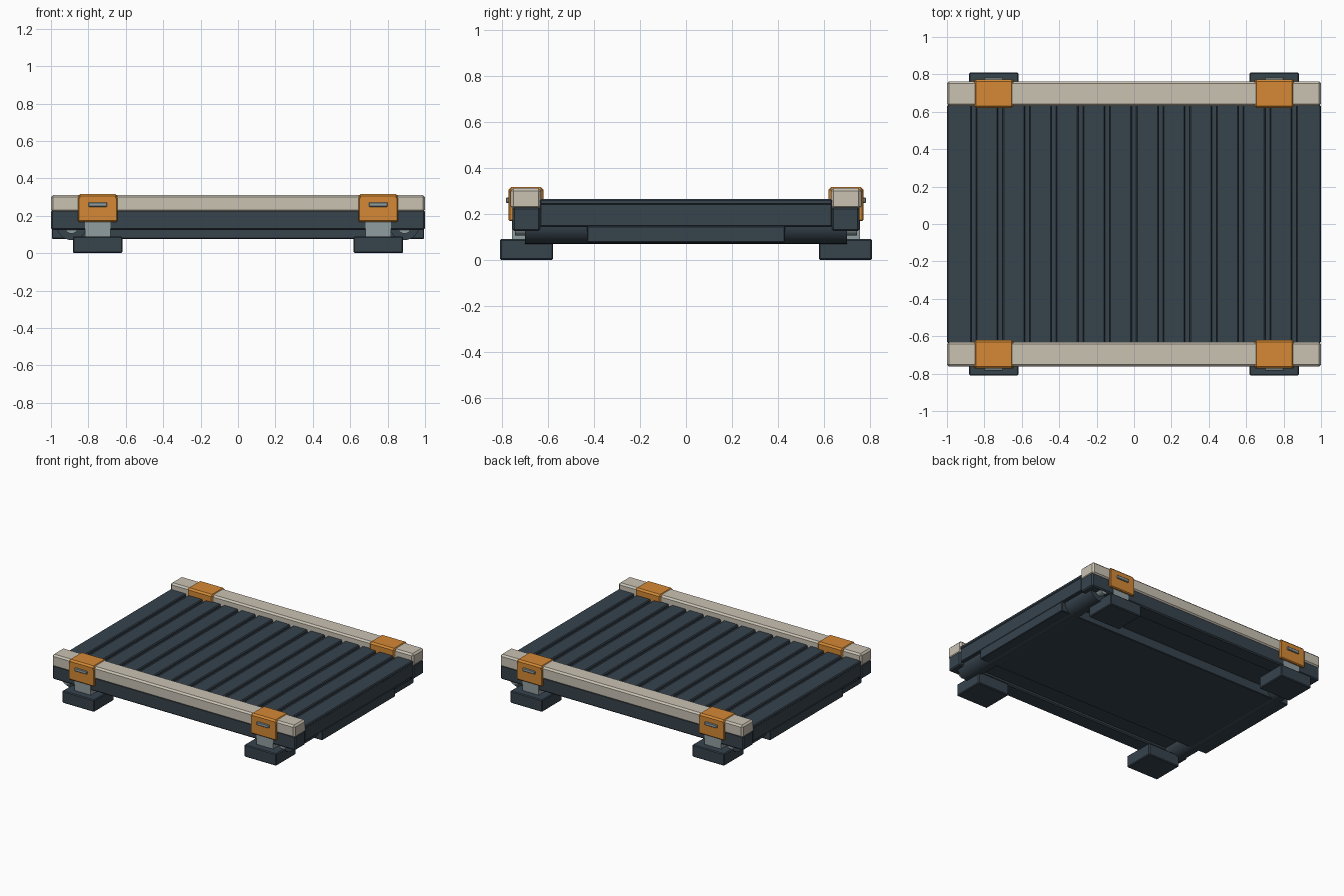
import bpy
import math

if "Cube" in bpy.data.objects:
    bpy.data.objects.remove(bpy.data.objects["Cube"], do_unlink=True)


def material(name, rgb):
    m = bpy.data.materials.new(name)
    m.use_nodes = True
    m.diffuse_color = (*rgb, 1)
    m.node_tree.nodes["Principled BSDF"].inputs["Base Color"].default_value = (*rgb, 1)
    return m


SLATE = material("dark slate", (0.037, 0.056, 0.073))
CREAM = material("warm cream", (0.59, 0.54, 0.45))
ORANGE = material("safety orange", (0.66, 0.25, 0.035))
STEEL = material("grey steel", (0.28, 0.34, 0.35))


def finish(name, mat, bevel, segments=1):
    ob = bpy.context.object
    ob.name = name
    ob.data.materials.append(mat)
    if bevel:
        mod = ob.modifiers.new("soft edge", "BEVEL")
        mod.width = bevel
        mod.segments = segments
        mod.limit_method = "ANGLE"
    return ob


def box(name, mat, x, y, z, bevel=0.0):
    """Box from (min, max) pairs; reversed pairs are fine."""
    bpy.ops.mesh.primitive_cube_add(size=1, location=[sum(p) / 2 for p in (x, y, z)])
    bpy.context.object.scale = [abs(p[1] - p[0]) for p in (x, y, z)]
    bpy.ops.object.transform_apply(location=False, rotation=False, scale=True)
    return finish(name, mat, bevel)


def rod(name, mat, x, z, radius, length):
    bpy.ops.mesh.primitive_cylinder_add(vertices=32, radius=radius, depth=length,
                                        location=(x, 0, z),
                                        rotation=(math.pi / 2, 0, 0))
    bpy.ops.object.shade_smooth_by_angle(angle=math.radians(35))
    return finish(name, mat, 0)


# Bed, slats and bottom pan
box("bed", SLATE, (-0.995, 0.995), (-0.636, 0.636), (0.145, 0.247), 0.004)
SLATS = 14
pitch = 2 / SLATS
for i in range(SLATS):
    cx = -1 + pitch * (i + 0.5)
    half = pitch / 2 - (0.012 if 0 < i < SLATS - 1 else 0.006)
    cx += 0.006 * ((i == SLATS - 1) - (i == 0))
    box("slat", SLATE, (cx - half, cx + half), (-0.636, 0.636), (0.24, 0.265), 0.006)
box("bottom_pan", SLATE, (-0.995, 0.995), (-0.43, 0.43), (0.076, 0.148), 0.004)

# End drums with their axles
for sx in (-1, 1):
    rod("end_drum", SLATE, sx * 0.89, 0.15, 0.08, 1.4)
    rod("drum_axle", STEEL, sx * 0.89, 0.14, 0.035, 1.49)

for sy in (-1, 1):
    # Side beam and guard rail
    box("side_beam", SLATE, (-1, 1), (sy * 0.635, sy * 0.755), (0.125, 0.23), 0.008)
    box("guard_rail", CREAM, (-1, 1), (sy * 0.63, sy * 0.763), (0.22, 0.312), 0.012)
    for sx in (-1, 1):
        def px(half):
            return (sx * 0.75 - half, sx * 0.75 + half)

        # Foot and post
        box("foot", SLATE, px(0.132), (sy * 0.578, sy * 0.81), (0, 0.09), 0.006)
        box("post", STEEL, px(0.067), (sy * 0.645, sy * 0.757), (0.08, 0.2))
        # Clamp folded over the rail, with a latch on its outer face
        box("clamp_top", ORANGE, px(0.106), (sy * 0.62, sy * 0.773), (0.22, 0.317), 0.012)
        box("clamp_face", ORANGE, px(0.106), (sy * 0.75, sy * 0.773), (0.168, 0.3), 0.006)
        box("clamp_latch", STEEL, px(0.05), (sy * 0.765, sy * 0.783), (0.248, 0.271), 0.003)
